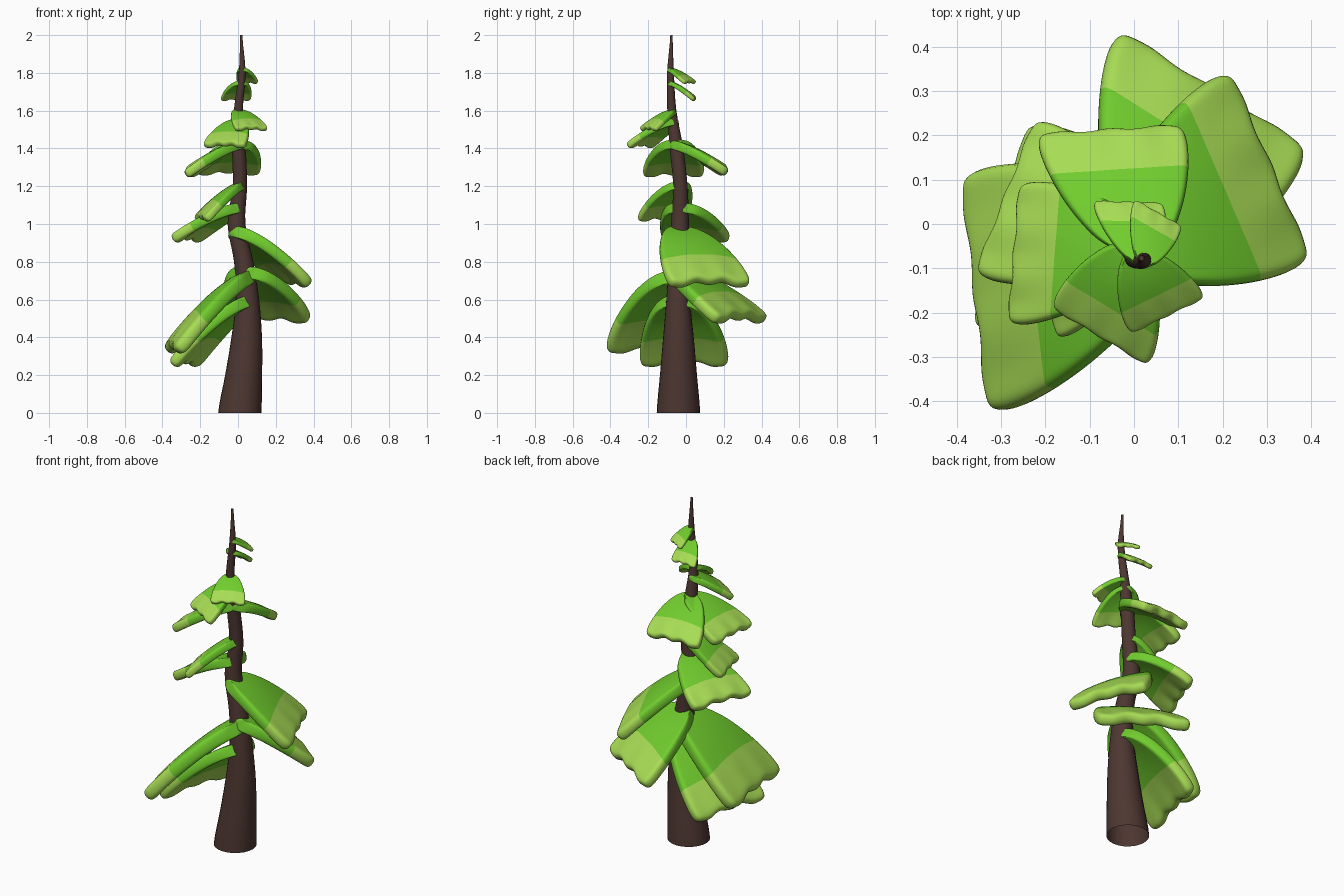
import bpy, bmesh, math
from mathutils import Vector

if "Cube" in bpy.data.objects:
    bpy.data.objects.remove(bpy.data.objects["Cube"])


def material(name, rgb):
    m = bpy.data.materials.new(name)
    m.diffuse_color = (*rgb, 1)
    m.use_nodes = True
    m.node_tree.nodes["Principled BSDF"].inputs["Base Color"].default_value = m.diffuse_color
    return m


BARK = material("dark_bark", (0.075, 0.038, 0.031))
GREEN = material("leaf_green", (0.165, 0.61, 0.027))
LIGHT = material("light_leaf_green", (0.39, 0.72, 0.09))


def make_object(name, bm, mats):
    bmesh.ops.recalc_face_normals(bm, faces=bm.faces)
    for f in bm.faces:
        f.smooth = True
    me = bpy.data.meshes.new(name)
    bm.to_mesh(me)
    bm.free()
    for m in mats:
        me.materials.append(m)
    ob = bpy.data.objects.new(name, me)
    bpy.context.collection.objects.link(ob)
    return ob


# Trunk: swaying tapered tube, (x, y, z, radius) per ring, smoothly interpolated
PATH = [(0.01, -0.04, 0, 0.115), (0.03, -0.04, 0.2, 0.098), (0.046, -0.04, 0.4, 0.081),
        (0.05, -0.042, 0.6, 0.062), (0.03, -0.04, 0.8, 0.051), (-0.008, -0.032, 1.0, 0.047),
        (0.01, -0.03, 1.2, 0.038), (0.005, -0.05, 1.4, 0.036), (0.002, -0.075, 1.6, 0.024),
        (0.022, -0.082, 1.8, 0.018), (0.017, -0.077, 2.0, 0.006)]


def trunk_at(z):
    i = min(int(z / 0.2), len(PATH) - 2)
    p = [Vector(PATH[max(0, min(len(PATH) - 1, i + k))]) for k in (-1, 0, 1, 2)]
    t = (z - 0.2 * i) / 0.2
    return 0.5 * (2 * p[1] + (p[2] - p[0]) * t + (2 * p[0] - 5 * p[1] + 4 * p[2] - p[3]) * t**2
                  + (3 * p[1] - p[0] - 3 * p[2] + p[3]) * t**3)


bm = bmesh.new()
SIDES, rings = 24, []
for k in range(41):
    z = k * 0.05
    x, y, _, r = trunk_at(z)
    rings.append([bm.verts.new((x + r * math.cos(a), y + r * math.sin(a), z))
                  for a in (2 * math.pi * s / SIDES for s in range(SIDES))])
for lo, hi in zip(rings, rings[1:]):
    for s in range(SIDES):
        bm.faces.new((lo[s], lo[(s + 1) % SIDES], hi[(s + 1) % SIDES], hi[s]))
bm.faces.new(rings[-1])
trunk = make_object("trunk", bm, [BARK])


# Bough: drooping fan-shaped slab from the trunk to two tip corners, scalloped pale hem
ROWS = [0, 0.08, 0.2, 0.36, 0.52, 0.7, 0.83, 0.94, 1.03]


def bough(name, a, b, z_top, z_low):
    base = Vector(trunk_at(z_top - 0.03)[:2])
    a, b = Vector(a), Vector(b)
    mid, half = (a + b) / 2, (b - a) / 2 * 1.04
    thick = 0.19 * (mid - base).length
    base -= (mid - base) * 0.14
    out = mid - base
    length = out.length
    z0, z1 = z_top - thick * 0.5, z_low + thick * 0.6
    nu = 12
    bm = bmesh.new()
    grid = []
    for j, t in enumerate(ROWS):
        row = []
        w = 1 - 0.76 * max(0, 1 - t) ** 2
        if j == len(ROWS) - 1:
            w = 0.96                                         # clipped tip corners
        for i in range(nu + 1):
            u = 2 * i / nu - 1
            tt = t + 0.08 * u * u * max(0, 1 - t / 0.2)      # rounded root
            p = base + out * tt + half * (u * w)
            z = z0 - (z0 - z1) * tt ** 1.5
            z -= 0.12 * half.length * w * (u * u - 0.25) * min(1, 2 * t)
            # three soft lobes hanging along the hem
            wave = math.cos(3 * math.pi * (u + 1))
            z += 0.028 * length * wave * max(0, (t - 0.75) / 0.25)
            p -= out * 0.01 * wave * (t > 0.9)
            row.append(bm.verts.new((p.x, p.y, z)))
        grid.append(row)
    for j in range(len(ROWS) - 1):
        for i in range(nu):
            f = bm.faces.new((grid[j][i], grid[j][i + 1], grid[j + 1][i + 1], grid[j + 1][i]))
            f.material_index = 1 if ROWS[j] >= 0.7 else 0
    ob = make_object(name, bm, [GREEN, LIGHT])
    sol = ob.modifiers.new("thickness", "SOLIDIFY")
    sol.thickness, sol.offset = thick, 0
    sub = ob.modifiers.new("rounding", "SUBSURF")
    sub.levels = sub.render_levels = 2


# Boughs from the crown down: name, tip corners in plan, top and lowest height
BOUGHS = [
    ("crown_bough_right", (0.105, -0.01), (0.0, 0.05), 1.83, 1.74),
    ("crown_bough_back", (0.065, 0.04), (-0.09, 0.045), 1.76, 1.65),
    ("upper_bough_front_right", (-0.01, -0.24), (0.155, -0.16), 1.61, 1.49),
    ("upper_bough_front_left", (-0.18, -0.18), (0.035, -0.31), 1.56, 1.40),
    ("upper_bough_back", (0.11, 0.21), (-0.215, 0.19), 1.445, 1.255),
    ("upper_bough_left", (-0.245, 0.09), (-0.27, -0.225), 1.45, 1.245),
    ("middle_bough_front_left", (-0.22, 0.0), (-0.16, -0.255), 1.23, 1.01),
    ("middle_bough_back_left", (-0.21, 0.23), (-0.345, -0.115), 1.115, 0.90),
    ("middle_bough_right", (0.38, -0.085), (0.2, 0.335), 0.995, 0.66),
    ("lower_bough_back_right", (0.38, 0.155), (-0.04, 0.42), 0.78, 0.47),
    ("lower_bough_front_left", (-0.365, 0.11), (-0.305, -0.42), 0.765, 0.31),
    ("lowest_bough_left", (-0.22, 0.22), (-0.345, -0.235), 0.63, 0.24),
]
for spec in BOUGHS:
    bough(*spec)

# Keep the trunk tip crisp
bpy.context.view_layer.objects.active = trunk
trunk.select_set(True)
bpy.ops.object.shade_smooth_by_angle(angle=math.radians(40))
